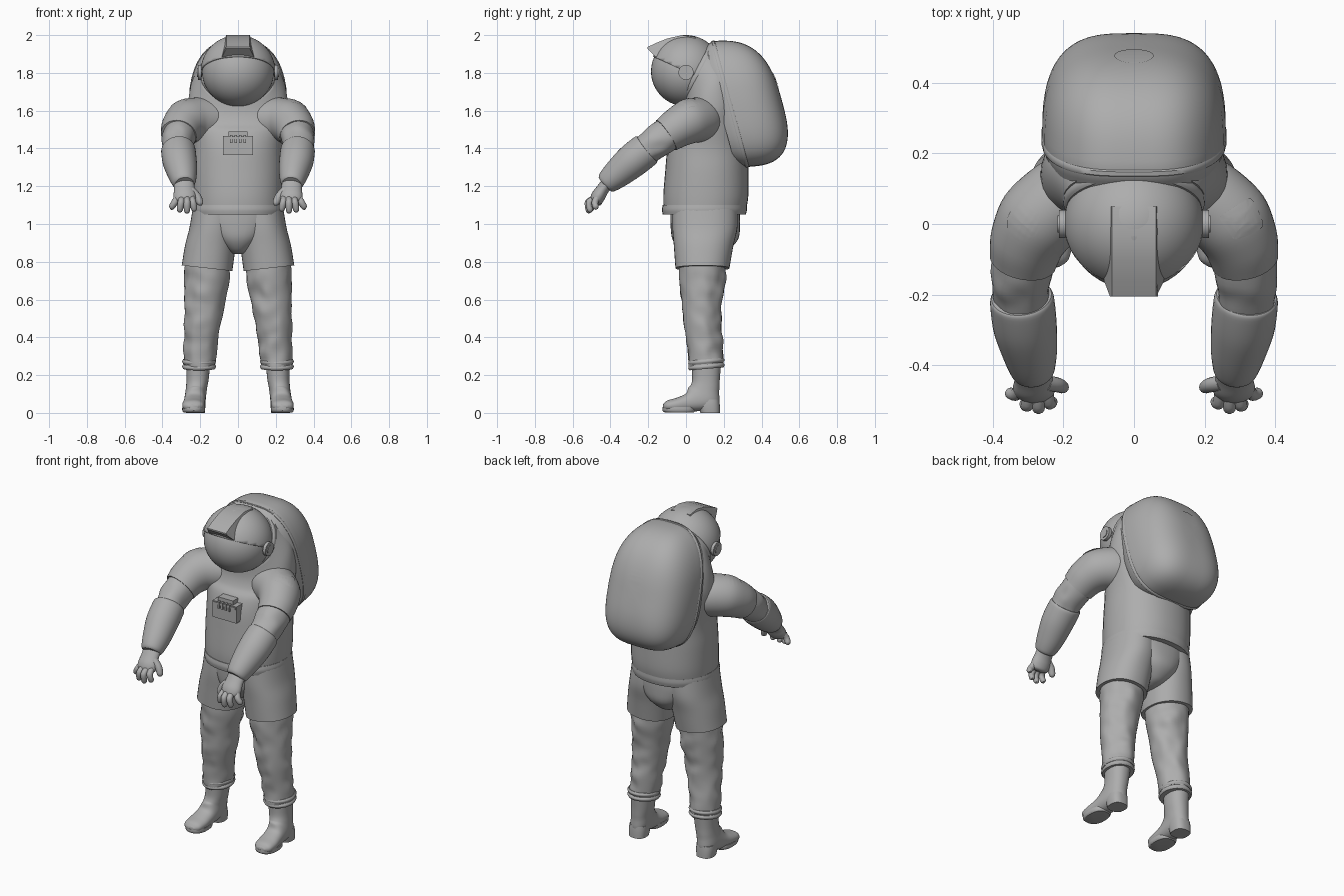
import bpy, bmesh, math
from mathutils import Vector, Matrix, noise

if "Cube" in bpy.data.objects:
    bpy.data.objects.remove(bpy.data.objects["Cube"])

grey = bpy.data.materials.new("suit grey")
grey.use_nodes = True
grey.diffuse_color = (0.42, 0.42, 0.42, 1)
grey.node_tree.nodes["Principled BSDF"].inputs["Base Color"].default_value = grey.diffuse_color
parts = []


def finish(name, bm):
    bmesh.ops.recalc_face_normals(bm, faces=bm.faces)
    mesh = bpy.data.meshes.new(name)
    bm.to_mesh(mesh)
    bm.free()
    mesh.materials.append(grey)
    obj = bpy.data.objects.new(name, mesh)
    bpy.context.collection.objects.link(obj)
    parts.append(obj)
    return obj


def skin(name, loops):
    """Join loops of points into a closed skin."""
    bm = bmesh.new()
    rows = [[bm.verts.new(p) for p in loop] for loop in loops]
    for a, b in zip(rows, rows[1:]):
        for i in range(len(a)):
            j = (i + 1) % len(a)
            bm.faces.new((a[i], a[j], b[j], b[i]))
    bm.faces.new(rows[0])
    bm.faces.new(rows[-1])
    return finish(name, bm)


def spline(a, b, c, d, t):
    return 0.5 * (2 * b + (c - a) * t + (2 * a - 5 * b + 4 * c - d) * t * t
                  + (3 * b - a - 3 * c + d) * t ** 3)


def loft(name, rings, power=2, steps=5, sides=40, deform=None):
    """Smooth skin through rings, each a centre and two half-axes."""
    last = len(rings) - 1
    fine = []
    for i in range(last):
        quad = [rings[max(0, min(last, k))] for k in range(i - 1, i + 3)]
        for s in range(steps):
            fine.append([spline(*[q[m] for q in quad], s / steps) for m in range(3)])
    fine.append(rings[-1])
    loops = []
    for centre, u, v in fine:
        loop = []
        for k in range(sides):
            a = math.tau * k / sides
            c, s = math.cos(a), math.sin(a)
            p = (centre + u * math.copysign(abs(c) ** (2 / power), c)
                 + v * math.copysign(abs(s) ** (2 / power), s))
            loop.append(deform(p) if deform else p)
        loops.append(loop)
    return skin(name, loops)


def level(x, y, z, rx, ry, tilt=0, roll=0):
    """A ring lying flat, pitched by tilt degrees and rolled sideways."""
    t = math.radians(tilt)
    return Vector((x, y, z)), Vector((rx, 0, rx * roll)), Vector((0, math.cos(t), math.sin(t))) * ry


def along(points, side, flat=1):
    """Rings square to a path of (x, y, z, radius)."""
    ps = [Vector((p[0] * side, p[1], p[2])) for p in points]
    rings = []
    for i, p in enumerate(ps):
        t = (ps[min(i + 1, len(ps) - 1)] - ps[max(i - 1, 0)]).normalized()
        u = Vector((side, 0, 0))
        u = (u - t * u.dot(t)).normalized()
        rings.append((p, u * points[i][3], t.cross(u) * points[i][3] * flat))
    return rings


def patch(name, target, centre, u, v, power):
    """Thin plate laid on a curved surface."""
    rings = [(Vector(centre), Vector(u) * f, Vector(v) * f) for f in (0.05, 0.5, 1)]
    obj = loft(name, rings, power)
    wrap = obj.modifiers.new("wrap", 'SHRINKWRAP')
    wrap.target = target
    wrap.wrap_mode = 'ABOVE_SURFACE'
    wrap.offset = 0.003


def box(name, x, y, z, sx, sy, sz):
    bm = bmesh.new()
    bmesh.ops.create_cube(bm, size=1, matrix=Matrix.Translation((x, y, z)) @ Matrix.Diagonal((sx, sy, sz, 1)))
    return finish(name, bm)


def ball(radius):
    """Slightly wide sphere at the head."""
    bm = bmesh.new()
    bmesh.ops.create_uvsphere(bm, u_segments=48, v_segments=32, radius=radius,
                              matrix=Matrix.Translation(head) @ Matrix.Diagonal((1.03, 1, 1, 1)))
    return bm


def crumple(p):
    return p + Vector((1, 1, 0)) * noise.noise(p * 14) * 0.01


# torso, ending in a tilted neck opening
loft("torso", [level(0, .1, 1.075, .236, .218), level(0, .105, 1.15, .24, .225),
               level(0, .11, 1.28, .242, .22), level(0, .115, 1.4, .24, .213),
               level(0, .125, 1.52, .255, .2, 10), level(0, .135, 1.61, .265, .19, 25),
               level(0, .12, 1.72, .25, .195, 45), level(0, .07, 1.8, .2, .175, 62)], 2.2)
loft("jacket_hem", [level(0, .097, 1.05, .237, .22), level(0, .098, 1.075, .242, .225),
                    level(0, .1, 1.1, .239, .223)], 2.2)
loft("neck_ring", [level(0, .075, 1.793, .2, .18, 62), level(0, .058, 1.802, .2, .18, 62),
                   level(0, .048, 1.807, .19, .172, 62)], steps=2)

# helmet: visor ball, outer shell cut by a sloping edge
head = Vector((0, 0, 1.808))
finish("visor", ball(.185))
bm = ball(.192)
bmesh.ops.bisect_plane(bm, geom=bm.verts[:] + bm.edges[:] + bm.faces[:], plane_co=head,
                       plane_no=(0, .41, .91), clear_inner=True)
shell = finish("helmet_shell", bm)
solid = shell.modifiers.new("thickness", 'SOLIDIFY')
solid.thickness = 0.01

# raised brim over the visor: y, top, bottom, base half width
brim = []
for y, top, low, wide in ((.05, 1.99, 1.95, .076), (-.02, 2.0, 1.95, .08), (-.1, 1.982, 1.91, .085),
                          (-.16, 1.958, 1.885, .085), (-.205, 1.936, 1.928, .063)):
    mid = (top * 2 + low) / 3
    brim.append([(-wide, y, low), (-.068, y, mid), (-.062, y, top),
                 (.062, y, top), (.068, y, mid), (wide, y, low)])
skin("helmet_brim", brim)

# backpack on a leaning frame
up, out = Vector((0, -.263, .965)), Vector((0, .965, .263))
pack_at = Vector((0, .235, 1.635))


def dome(p):
    p.x *= 1 - 0.2 * max(0, (p.z - 1.6) / .35) ** 2
    return p


def pack_ring(depth, scale):
    return (pack_at + out * depth - up * max(0, depth) * .2,
            Vector((.26 * scale, 0, 0)), up * .345 * scale)


pack_rings = [pack_ring(-.06, .92), pack_ring(-.03, .97)]
for k in range(13):
    a = math.radians(k * 7.45)
    pack_rings.append(pack_ring(.268 * math.sin(a) ** .7, math.cos(a) ** .7))
pack = loft("backpack", pack_rings, 3.4, 2, 64, dome)
loft("backpack_seam", [pack_ring(-.012, 1), pack_ring(-.008, 1.01), pack_ring(.004, 1.01),
                       pack_ring(.008, 1)], 3.4, 1, 64, dome)
patch("backpack_badge", pack, pack_at + out * .26 + up * .06, (.055, 0, 0), up * .055, 2)

# chest control box with latch and knobs
box("chest_box", 0, -.1, 1.415, .16, .06, .1)
box("chest_box_lid", 0, -.1, 1.455, .15, .07, .012)
box("chest_latch", 0, -.095, 1.475, .1, .05, .03)
for i in range(4):
    box("chest_knob", -.036 + .024 * i, -.125, 1.45, .012, .03, .04)

# pelvis
loft("pelvis", [level(0, .1, 1.09, .235, .182), level(0, .102, 1.0, .205, .184),
                level(0, .102, .92, .14, .174), level(0, .095, .86, .065, .125),
                level(0, .09, .84, .03, .07)], 2.3)

for side, label in ((1, "left"), (-1, "right")):
    # ear disc
    bm = bmesh.new()
    place = Matrix.Translation((side * .203, 0, 1.803)) @ Matrix.Rotation(math.pi / 2, 4, 'Y')
    bmesh.ops.create_cone(bm, cap_ends=True, segments=24, radius1=.04, radius2=.04, depth=.018, matrix=place)
    bmesh.ops.create_cone(bm, cap_ends=True, segments=16, radius1=.024, radius2=.024, depth=.026, matrix=place)
    finish(label + "_ear_disc", bm)

    # arm: shoulder sleeve, elbow, gauntlet
    sleeve = loft(label + "_sleeve", along([
        (.14, .1, 1.55, .12), (.215, .06, 1.55, .12), (.272, .01, 1.54, .117),
        (.302, -.05, 1.507, .106), (.314, -.105, 1.47, .095)], side))
    loft(label + "_elbow", along([
        (.308, -.08, 1.487, .089), (.317, -.14, 1.447, .088), (.32, -.19, 1.41, .083),
        (.316, -.24, 1.37, .08)], side), deform=crumple)
    loft(label + "_gauntlet", along([
        (.318, -.205, 1.398, .085), (.316, -.22, 1.386, .091), (.308, -.29, 1.33, .09),
        (.294, -.365, 1.265, .077), (.286, -.415, 1.222, .062), (.284, -.428, 1.21, .05)], side))

    # glove
    loft(label + "_palm", along([
        (.286, -.41, 1.225, .054), (.284, -.44, 1.185, .054), (.282, -.463, 1.15, .06),
        (.282, -.477, 1.122, .053), (.282, -.482, 1.112, .03)], side, .62))
    for base, x, y, z in ((.32, .35, -.478, 1.09), (.295, .308, -.508, 1.075),
                          (.27, .27, -.514, 1.07), (.247, .232, -.502, 1.08)):
        loft(label + "_finger", along([
            (base, -.466, 1.145, .017), ((base + x) / 2, y - .004, 1.115, .018),
            (x, y, z, .016), (x, y + .006, z - .012, .007)], side), sides=14, steps=4)
    loft(label + "_thumb", along([
        (.25, -.45, 1.18, .022), (.216, -.455, 1.145, .021), (.2, -.462, 1.11, .017),
        (.199, -.464, 1.098, .007)], side), sides=14, steps=4)

    # shoulder patch: rectangle on the left, oval on the right
    if side > 0:
        patch("left_shoulder_patch", sleeve, (.31, .005, 1.655), (.045, .03, -.03), (-.028, .042, 0), 9)
    else:
        patch("right_shoulder_patch", sleeve, (-.315, 0, 1.655), (.048, 0, .03), (0, .06, 0), 2)

    # leg: shorts, trousers, double cuff
    loft(label + "_shorts", [
        level(side * .12, .1, 1.08, .12, .172), level(side * .13, .1, .98, .127, .172),
        level(side * .147, .093, .88, .133, .157, 0, side * .06),
        level(side * .164, .087, .766, .134, .143, 0, side * .11)], 2.2)
    loft(label + "_trousers", [
        level(side * .163, .088, .85, .118, .125), level(side * .163, .088, .72, .119, .122),
        level(side * .176, .085, .6, .108, .108), level(side * .186, .085, .48, .098, .1),
        level(side * .198, .1, .36, .088, .094), level(side * .205, .105, .24, .082, .088)],
        deform=crumple, steps=8)
    for z in (.245, .272):
        loft(label + "_cuff", [
            level(side * .206, .108, z - .012, .084, .09, 5), level(side * .206, .108, z, .09, .097, 5),
            level(side * .206, .108, z + .012, .084, .09, 5)], steps=3)

    # boot with sole and heel
    loft(label + "_boot", [
        level(side * .211, .108, .26, .064, .078), level(side * .214, .106, .18, .059, .073),
        level(side * .22, .1, .13, .056, .077, -12), level(side * .226, .088, .082, .056, .092, -35),
        level(side * .231, .012, .054, .057, .05, -75), level(side * .235, -.05, .042, .06, .038, -90),
        level(side * .237, -.1, .037, .052, .028, -90), level(side * .237, -.122, .034, .024, .01, -90)], 2.2)
    loft(label + "_sole", [
        level(side * .235, -.035, .003, .054, .078), level(side * .235, -.037, .012, .06, .087),
        level(side * .235, -.037, .03, .06, .087)], 2.4, 2)
    loft(label + "_heel", [
        level(side * .226, .128, 0, .05, .052), level(side * .226, .122, .04, .054, .057),
        level(side * .225, .118, .07, .053, .058)], 2.6, 2)

# smooth shading with crisp rims
bpy.ops.object.select_all(action='DESELECT')
for obj in parts:
    obj.select_set(True)
bpy.context.view_layer.objects.active = parts[0]
bpy.ops.object.shade_smooth_by_angle(angle=math.radians(40))
